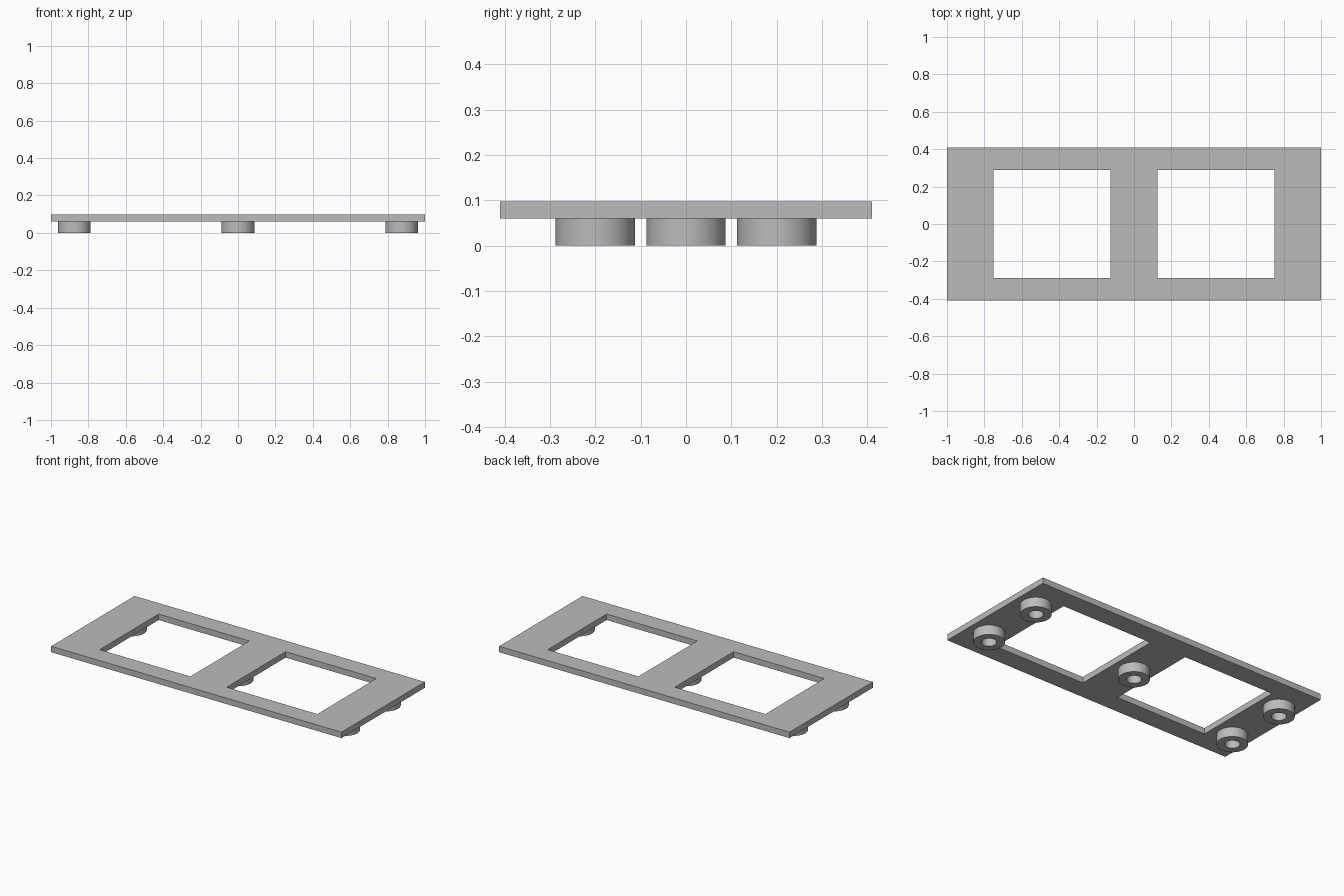
import bpy, bmesh
from math import cos, sin, tau, radians

cube = bpy.data.objects.get("Cube")
if cube:
    bpy.data.objects.remove(cube, do_unlink=True)

PLATE_BOTTOM, PLATE_TOP = 0.06, 0.097
FOOT_RADIUS, HOLE_RADIUS = 0.0875, 0.042
SEGMENTS = 64

grey = bpy.data.materials.new("plain grey")
grey.use_nodes = True
colour = (0.5, 0.5, 0.5, 1)
grey.diffuse_color = colour
grey.node_tree.nodes["Principled BSDF"].inputs["Base Color"].default_value = colour


def finish(bm, name):
    bmesh.ops.recalc_face_normals(bm, faces=bm.faces)
    mesh = bpy.data.meshes.new(name)
    bm.to_mesh(mesh)
    bm.free()
    mesh.materials.append(grey)
    obj = bpy.data.objects.new(name, mesh)
    bpy.context.collection.objects.link(obj)
    return obj


# Flat plate with two rectangular windows
def build_plate():
    xs = (-1, -0.75, -0.125, 0.125, 0.75, 1)
    ys = (-0.41, -0.29, 0.29, 0.41)
    bm = bmesh.new()
    grid = [[bm.verts.new((x, y, PLATE_BOTTOM)) for y in ys] for x in xs]
    for i in range(len(xs) - 1):
        for j in range(len(ys) - 1):
            if j == 1 and i in (1, 3):
                continue
            bm.faces.new((grid[i][j], grid[i + 1][j],
                          grid[i + 1][j + 1], grid[i][j + 1]))
    top = bmesh.ops.extrude_face_region(bm, geom=bm.faces[:], use_keep_orig=True)
    verts = [v for v in top["geom"] if isinstance(v, bmesh.types.BMVert)]
    bmesh.ops.translate(bm, verts=verts, vec=(0, 0, PLATE_TOP - PLATE_BOTTOM))
    return finish(bm, "plate")


# Round foot with a blind hole, closed above by the plate
def build_foot(name, x, y):
    bm = bmesh.new()
    profile = ((FOOT_RADIUS, PLATE_BOTTOM), (FOOT_RADIUS, 0),
               (HOLE_RADIUS, 0), (HOLE_RADIUS, PLATE_BOTTOM))
    rings = [[bm.verts.new((x + r * cos(tau * k / SEGMENTS),
                            y + r * sin(tau * k / SEGMENTS), z))
              for k in range(SEGMENTS)] for r, z in profile]
    for a, b in zip(rings, rings[1:]):
        for k in range(SEGMENTS):
            n = (k + 1) % SEGMENTS
            bm.faces.new((a[k], a[n], b[n], b[k]))
    # Outward direction is set from the underside, which faces down
    foot = finish(bm, name)
    if min(p.normal.z for p in foot.data.polygons) > -0.5:
        foot.data.flip_normals()
    bpy.ops.object.select_all(action='DESELECT')
    foot.select_set(True)
    bpy.context.view_layer.objects.active = foot
    bpy.ops.object.shade_smooth_by_angle(angle=radians(30))


build_plate()
build_foot("centre_foot", 0, 0)
for side, x in (("left", 0.875), ("right", -0.875)):
    for end, y in (("front", -0.2), ("back", 0.2)):
        build_foot(f"{end}_{side}_foot", x, y)
